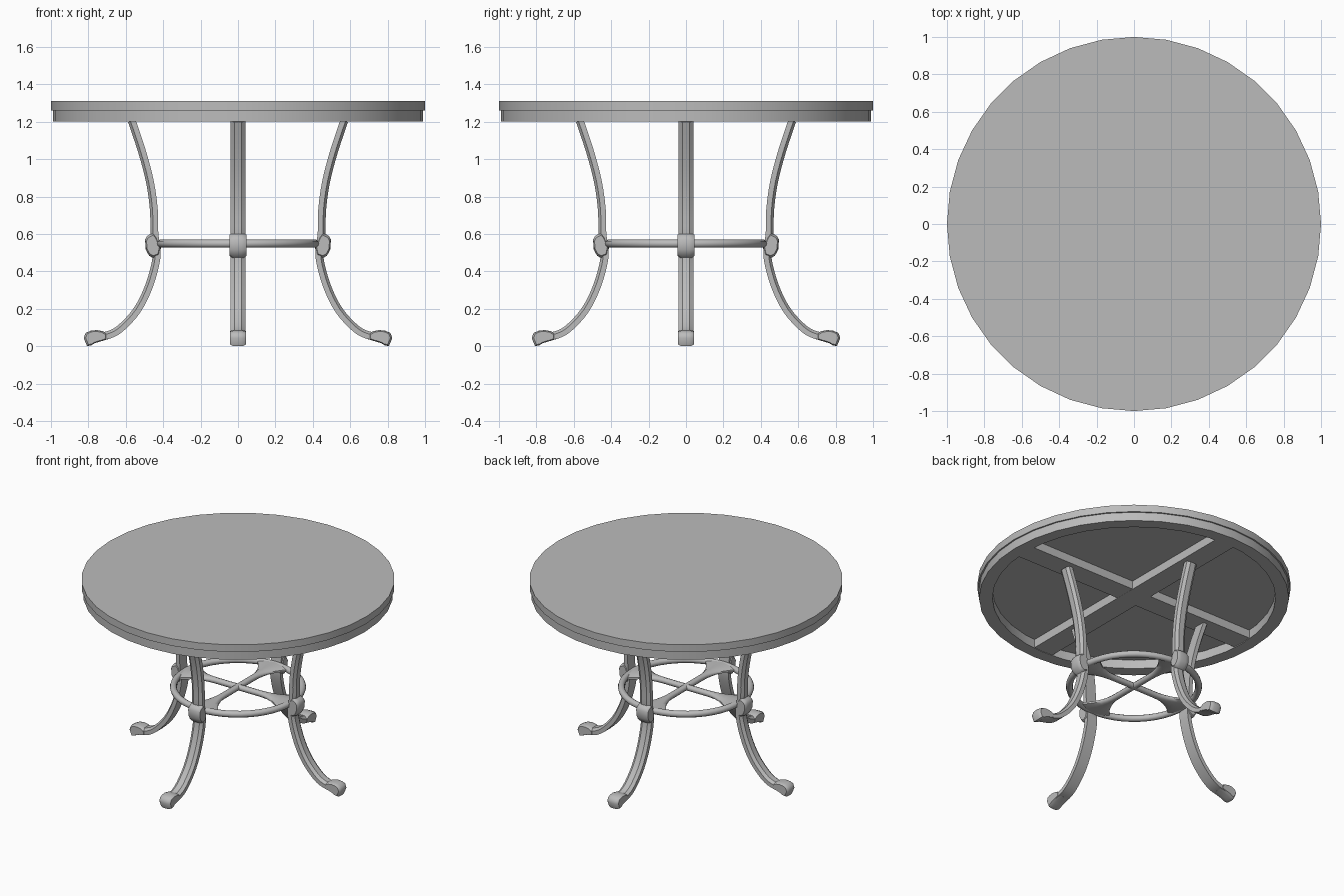
import bpy, bmesh, math
from mathutils import Vector, Matrix

cube = bpy.data.objects.get("Cube")
if cube:
    bpy.data.objects.remove(cube, do_unlink=True)

# single grey finish
grey = bpy.data.materials.new("plain_grey")
grey.use_nodes = True
grey.diffuse_color = (0.5, 0.5, 0.5, 1)
grey.node_tree.nodes["Principled BSDF"].inputs["Base Color"].default_value = (0.5, 0.5, 0.5, 1)


def finish(bm, name, angle=35):
    bmesh.ops.recalc_face_normals(bm, faces=bm.faces)
    mesh = bpy.data.meshes.new(name)
    bm.to_mesh(mesh)
    bm.free()
    obj = bpy.data.objects.new(name, mesh)
    bpy.context.collection.objects.link(obj)
    mesh.materials.append(grey)
    bpy.ops.object.select_all(action='DESELECT')
    obj.select_set(True)
    bpy.context.view_layer.objects.active = obj
    bpy.ops.object.shade_smooth_by_angle(angle=math.radians(angle))
    return obj


def loft(name, rings, angle=35):
    """Skin a row of equal cross-sections and cap both ends."""
    bm = bmesh.new()
    rows = [[bm.verts.new(p) for p in ring] for ring in rings]
    n = len(rows[0])
    for a, b in zip(rows, rows[1:]):
        for i in range(n):
            j = (i + 1) % n
            bm.faces.new((a[i], a[j], b[j], b[i]))
    bm.faces.new(rows[0])
    bm.faces.new(rows[-1])
    return finish(bm, name, angle)


def lathe(name, profile, steps=36):
    bm = bmesh.new()
    verts = [bm.verts.new((r, 0, z)) for r, z in profile]
    edges = [bm.edges.new(pair) for pair in zip(verts, verts[1:])]
    bmesh.ops.spin(bm, geom=verts + edges, axis=(0, 0, 1), cent=(0, 0, 0),
                   angle=math.tau, steps=steps)
    bmesh.ops.remove_doubles(bm, verts=bm.verts, dist=0.0005)
    return finish(bm, name, 30)


def pillow(name, profile, half, inset):
    """Side profile in x-z, widened along y, with softened flanks."""
    mid = sum((Vector(p) for p in profile), Vector((0, 0))) / len(profile)
    rings = []
    for y, s in ((-half, 1 - inset), (-half * 0.75, 1 - inset * 0.3), (-half * 0.4, 1),
                 (half * 0.4, 1), (half * 0.75, 1 - inset * 0.3), (half, 1 - inset)):
        pts = [mid + (Vector(p) - mid) * s for p in profile]
        rings.append([(p.x, y, p.y) for p in pts])
    return loft(name, rings, 45)


def four_around(obj):
    base = obj.name
    names = ("left", "back", "right", "front")
    for k, side in enumerate(names):
        part = obj if k == 0 else obj.copy()
        if k:
            bpy.context.collection.objects.link(part)
        part.name = f"{side}_{base}"
        part.matrix_world = Matrix.Rotation(k * math.pi / 2, 4, 'Z')


def smooth_path(points, sub=3):
    """Catmull-Rom curve through the points."""
    p = [Vector(q) for q in points]
    p = [2 * p[0] - p[1]] + p + [2 * p[-1] - p[-2]]
    out = []
    for a, b, c, d in zip(p, p[1:], p[2:], p[3:]):
        for k in range(sub):
            t = k / sub
            out.append(0.5 * (2 * b + (c - a) * t + (2 * a - 5 * b + 4 * c - d) * t ** 2
                              + (3 * b - a - 3 * c + d) * t ** 3))
    return out + [p[-2]]


# round top with a recessed, slightly narrower apron
lathe("table_top", [(0, 1.31), (1, 1.31), (1, 1.26), (0.99, 1.26), (0.99, 1.2),
                    (0.905, 1.2), (0.905, 1.262), (0, 1.262)])

# crossed support beams beneath the top
for name, sx, sy in (("side_beam", 1.82, 0.15), ("cross_beam", 0.15, 1.82)):
    bm = bmesh.new()
    bmesh.ops.create_cube(bm, size=1)
    drop = 0.001 if name == "side_beam" else 0
    bmesh.ops.transform(bm, verts=bm.verts, matrix=Matrix.Translation((0, 0, 1.235 + drop))
                        @ Matrix.Diagonal((sx, sy, 0.064, 1)))
    finish(bm, name)

# curved legs with a chamfered section
path = smooth_path([(0.567, 1.205), (0.512, 1.04), (0.47, 0.88), (0.449, 0.73),
                    (0.446, 0.6), (0.433, 0.5), (0.45, 0.4), (0.487, 0.29),
                    (0.54, 0.19), (0.61, 0.11), (0.67, 0.067), (0.74, 0.048)])
section = [(0.02, 0.022), (0.04, 0.008), (0.04, -0.02),
           (-0.04, -0.02), (-0.04, 0.008), (-0.02, 0.022)]
rings = []
for i, p in enumerate(path):
    t = (path[min(i + 1, len(path) - 1)] - path[max(i - 1, 0)]).normalized()
    rings.append([(p.x - t.y * n, s, p.y + t.x * n) for s, n in section])
four_around(loft("leg", rings, 25))

# scroll feet
four_around(pillow("foot", [(0.695, 0.037), (0.697, 0.065), (0.722, 0.08), (0.757, 0.086),
                            (0.79, 0.082), (0.815, 0.07), (0.825, 0.043), (0.807, 0),
                            (0.785, 0.004), (0.765, 0.016)], 0.043, 0.18))

# collars where the legs meet the stretcher
four_around(pillow("collar", [(0.452, 0.608), (0.485, 0.59), (0.497, 0.57), (0.493, 0.515),
                              (0.475, 0.483), (0.452, 0.47), (0.42, 0.483), (0.411, 0.53),
                              (0.437, 0.59)], 0.046, 0.2))

# stretcher ring
bpy.ops.mesh.primitive_torus_add(major_radius=0.413, minor_radius=0.022, major_segments=48,
                                 minor_segments=10, location=(0, 0, 0.548))
ring = bpy.context.object
ring.name = "stretcher_ring"
ring.data.materials.append(grey)
bpy.ops.object.shade_smooth_by_angle(angle=math.radians(60))

# stretcher spokes flaring out into the ring
rings = []
for k in range(11):
    u = k / 10
    w = 0.022 + 0.11 * max(0, (u - 0.4) / 0.6) ** 2
    r = 0.41 * u
    rings.append([(math.sqrt(max(r * r - (w * math.cos(a)) ** 2, 0)) if u > 0.5 else r,
                   w * math.cos(a), 0.548 + 0.02 * math.sin(a))
                  for a in (math.tau * (j + 0.5) / 10 for j in range(10))])
four_around(loft("stretcher_spoke", rings, 60))
